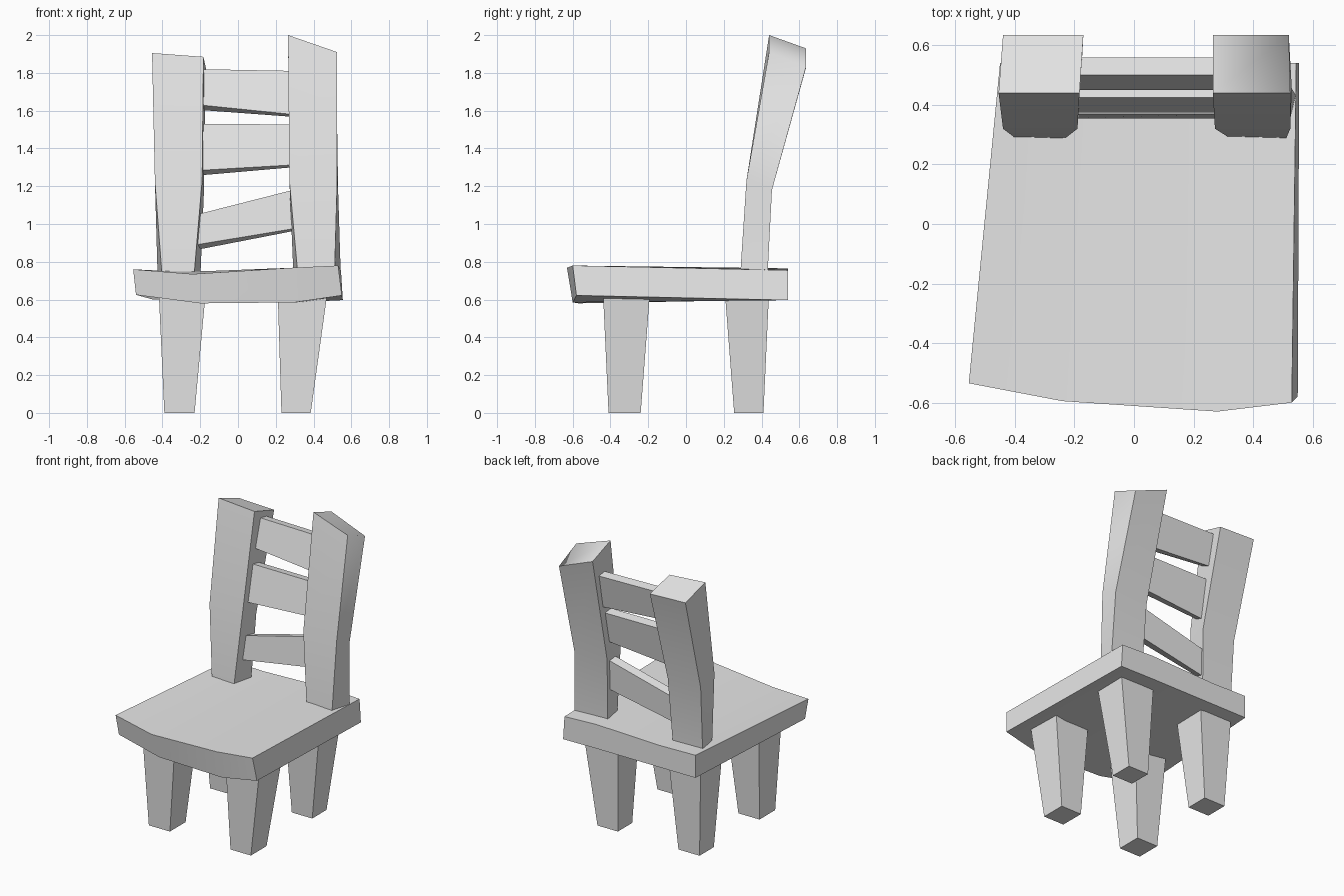
import bpy
import bmesh
import math

default = bpy.data.objects.get("Cube")
if default:
    bpy.data.objects.remove(default, do_unlink=True)

grey = bpy.data.materials.new("plain_grey")
grey.use_nodes = True
grey.diffuse_color = (0.8, 0.8, 0.8, 1)
for node in grey.node_tree.nodes:
    if node.type == "BSDF_PRINCIPLED":
        node.inputs["Base Color"].default_value = grey.diffuse_color


def loft(name, rings, angle=20):
    """Join matching rings of points into a closed solid."""
    bm = bmesh.new()
    loops = [[bm.verts.new(p) for p in ring] for ring in rings]
    for a, b in zip(loops, loops[1:]):
        for i in range(len(a)):
            j = (i + 1) % len(a)
            bm.faces.new((a[i], a[j], b[j], b[i]))
    bm.faces.new(loops[0])
    bm.faces.new(loops[-1])
    bmesh.ops.recalc_face_normals(bm, faces=bm.faces)
    mesh = bpy.data.meshes.new(name)
    bm.to_mesh(mesh)
    bm.free()
    mesh.materials.append(grey)
    obj = bpy.data.objects.new(name, mesh)
    bpy.context.collection.objects.link(obj)
    bpy.ops.object.select_all(action="DESELECT")
    obj.select_set(True)
    bpy.context.view_layer.objects.active = obj
    bpy.ops.object.shade_smooth_by_angle(angle=math.radians(angle))
    return obj


def rect(x0, x1, y0, y1, z):
    return [(x0, y0, z), (x1, y0, z), (x1, y1, z), (x0, y1, z)]


# Seat: four cross sections from right to left, bowed at the front
loft("seat", [
    [(-.555, -.535, .76), (-.54, -.52, .625), (-.45, .54, .60), (-.45, .54, .755)],
    [(-.24, -.595, .735), (-.20, -.57, .58), (-.18, .54, .60), (-.18, .54, .75)],
    [(.28, -.63, .768), (.30, -.60, .585), (.30, .54, .60), (.30, .54, .765)],
    [(.53, -.60, .78), (.55, -.58, .622), (.555, .54, .597), (.545, .54, .755)],
])

# Tapered legs: foot below, wider top sunk into the seat
for side, foot_x, top_x in (("right", (-.39, -.23), (-.42, -.17)),
                            ("left", (.23, .385), (.21, .475))):
    for end, foot_y, top_y in (("front", (-.41, -.24), (-.44, -.19)),
                               ("back", (.255, .41), (.205, .44))):
        loft(f"{end}_{side}_leg", [rect(*foot_x, *foot_y, 0),
                                   rect(*top_x, *top_y, .65)])

# Back posts: wedge-shaped base, bend at mid height, slanted top
loft("right_back_post", [
    [(-.40, .29, .70), (-.235, .285, .70), (-.20, .425, .70), (-.425, .425, .70)],
    [(-.44, .32, 1.23), (-.19, .32, 1.23), (-.18, .455, 1.18), (-.43, .455, 1.18)],
    [(-.455, .44, 1.905), (-.183, .44, 1.885), (-.17, .635, 1.825), (-.44, .635, 1.835)],
], 80)
loft("left_back_post", [
    [(.32, .29, .70), (.51, .285, .70), (.545, .43, .70), (.295, .43, .70)],
    [(.272, .32, 1.23), (.525, .32, 1.23), (.53, .455, 1.18), (.28, .455, 1.18)],
    [(.265, .44, 2.0), (.525, .44, 1.91), (.52, .635, 1.83), (.265, .635, 1.93)],
], 80)


# Back slats: crooked boards leaning with the posts
def slat(name, right_z, left_z, y_low, y_high, depth=.06):
    rings = []
    for x, (low, high), drop in ((-.22, right_z, .027), (.31, left_z, .012)):
        rings.append([(x, y_low, low), (x, y_high, high),
                      (x, y_high + depth, high - .01), (x, y_low + depth, low - drop)])
    loft(name, rings)


slat("top_slat", (1.632, 1.82), (1.578, 1.81), .45, .50)
slat("middle_slat", (1.283, 1.53), (1.314, 1.527), .375, .425)
slat("bottom_slat", (.89, 1.05), (.978, 1.185), .355, .37)
